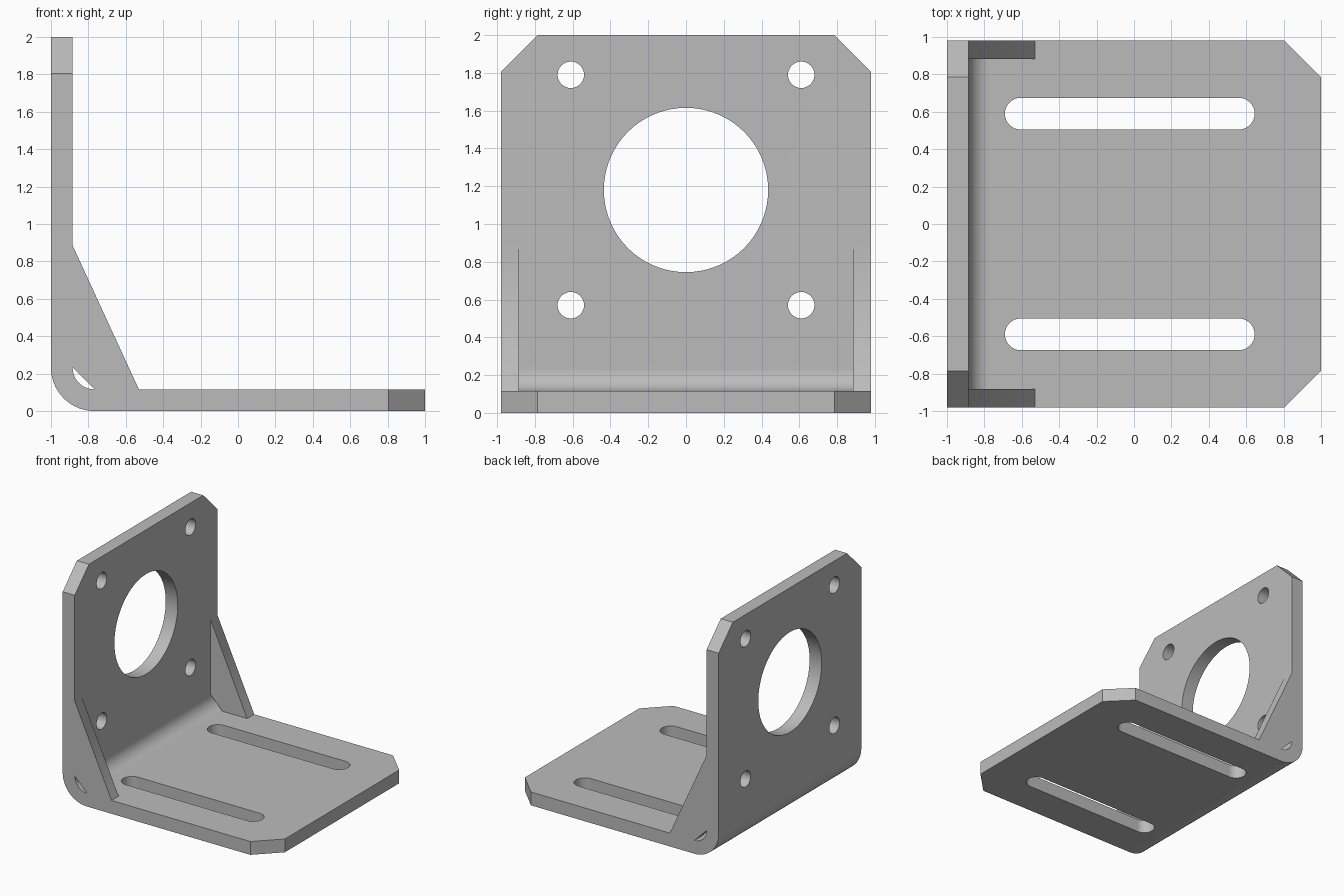
import bpy
import bmesh
from math import cos, sin, pi, radians

if "Cube" in bpy.data.objects:
    bpy.data.objects.remove(bpy.data.objects["Cube"], do_unlink=True)

T = 0.116          # plate thickness
R = 0.232          # outer bend radius
W = 0.98           # half width
CX, CZ = R - 1, R  # bend centre
CHAMFER = 0.195
HOLE_Z = 1.18

grey = bpy.data.materials.new("bracket grey")
grey.use_nodes = True
color = (0.5, 0.5, 0.5, 1)
grey.diffuse_color = color
grey.node_tree.nodes["Principled BSDF"].inputs["Base Color"].default_value = color


def arc(cx, cy, r, start, end, n):
    return [(cx + r * cos(start + (end - start) * i / n),
             cy + r * sin(start + (end - start) * i / n)) for i in range(n + 1)]


def prism(name, points, axis, lo, hi):
    """Extrude a 2D outline along x, y or z."""
    place = {"x": lambda a, b, t: (t, a, b),
             "y": lambda a, b, t: (a, t, b),
             "z": lambda a, b, t: (a, b, t)}[axis]
    bm = bmesh.new()
    bottom = [bm.verts.new(place(a, b, lo)) for a, b in points]
    top = [bm.verts.new(place(a, b, hi)) for a, b in points]
    bm.faces.new(bottom)
    bm.faces.new(top)
    for i in range(len(points)):
        j = (i + 1) % len(points)
        bm.faces.new((bottom[i], bottom[j], top[j], top[i]))
    bmesh.ops.recalc_face_normals(bm, faces=bm.faces)
    mesh = bpy.data.meshes.new(name)
    bm.to_mesh(mesh)
    bm.free()
    mesh.materials.append(grey)
    obj = bpy.data.objects.new(name, mesh)
    bpy.context.collection.objects.link(obj)
    return obj


def combine(tool, operation):
    """Apply a boolean to the bracket and discard the tool."""
    bpy.context.view_layer.objects.active = bracket
    mod = bracket.modifiers.new(tool.name, "BOOLEAN")
    mod.operation = operation
    mod.solver = "EXACT"
    mod.object = tool
    bpy.ops.object.modifier_apply(modifier=mod.name)
    bpy.data.objects.remove(tool, do_unlink=True)


# Bent plate: one L profile with concentric bend radii
profile = ([(1, 0), (1, T)]
           + arc(CX, CZ, R - T, 1.5 * pi, pi, 14)
           + [(T - 1, 2), (-1, 2)]
           + arc(CX, CZ, R, pi, 1.5 * pi, 14))
bracket = prism("angle_bracket", profile, "y", -W, W)

# Side gussets, sunk into both plates, leaving the gap at the bend open
inset = 0.04
gusset = [(T - 1, 0.885), (-0.53, T), (-0.53, T - inset),
          (CX + inset, T - inset), (CX, T), (T - 1, CZ),
          (T - 1 - inset, CZ + inset), (T - 1 - inset, 0.885)]
for lo, hi in ((-W, -W + 0.097), (W - 0.097, W)):
    combine(prism("gusset", gusset, "y", lo, hi), "UNION")

# Clipped corners, mounting holes and slots, mirrored across the width
for s in (-1, 1):
    far = W + 0.1
    near = W - CHAMFER - 0.1
    upper = [(s * far, 2 - CHAMFER - 0.1), (s * far, 2.1), (s * near, 2.1)]
    combine(prism("upper_corner", upper, "x", -1.2, -0.7), "DIFFERENCE")
    outer = [(1 - CHAMFER - 0.1, s * far), (1.1, s * far), (1.1, s * near)]
    combine(prism("base_corner", outer, "z", -0.2, 0.3), "DIFFERENCE")
    for dz in (-0.61, 0.61):
        hole = arc(s * 0.61, HOLE_Z + dz, 0.07, 0, 2 * pi, 32)[:-1]
        combine(prism("bolt_hole", hole, "x", -1.2, -0.7), "DIFFERENCE")
    slot = (arc(0.56, s * 0.59, 0.085, -pi / 2, pi / 2, 16)
            + arc(-0.605, s * 0.59, 0.085, pi / 2, 1.5 * pi, 16))
    combine(prism("slot", slot, "z", -0.2, 0.3), "DIFFERENCE")

# Large central opening
opening = arc(0, HOLE_Z, 0.435, 0, 2 * pi, 72)[:-1]
combine(prism("opening", opening, "x", -1.2, -0.7), "DIFFERENCE")

# Smooth curved walls, crisp edges and flat plates
bpy.ops.object.select_all(action="DESELECT")
bracket.select_set(True)
bpy.context.view_layer.objects.active = bracket
bpy.ops.object.shade_smooth_by_angle(angle=radians(25))
weighted = bracket.modifiers.new("weighted_normals", "WEIGHTED_NORMAL")
weighted.keep_sharp = True
